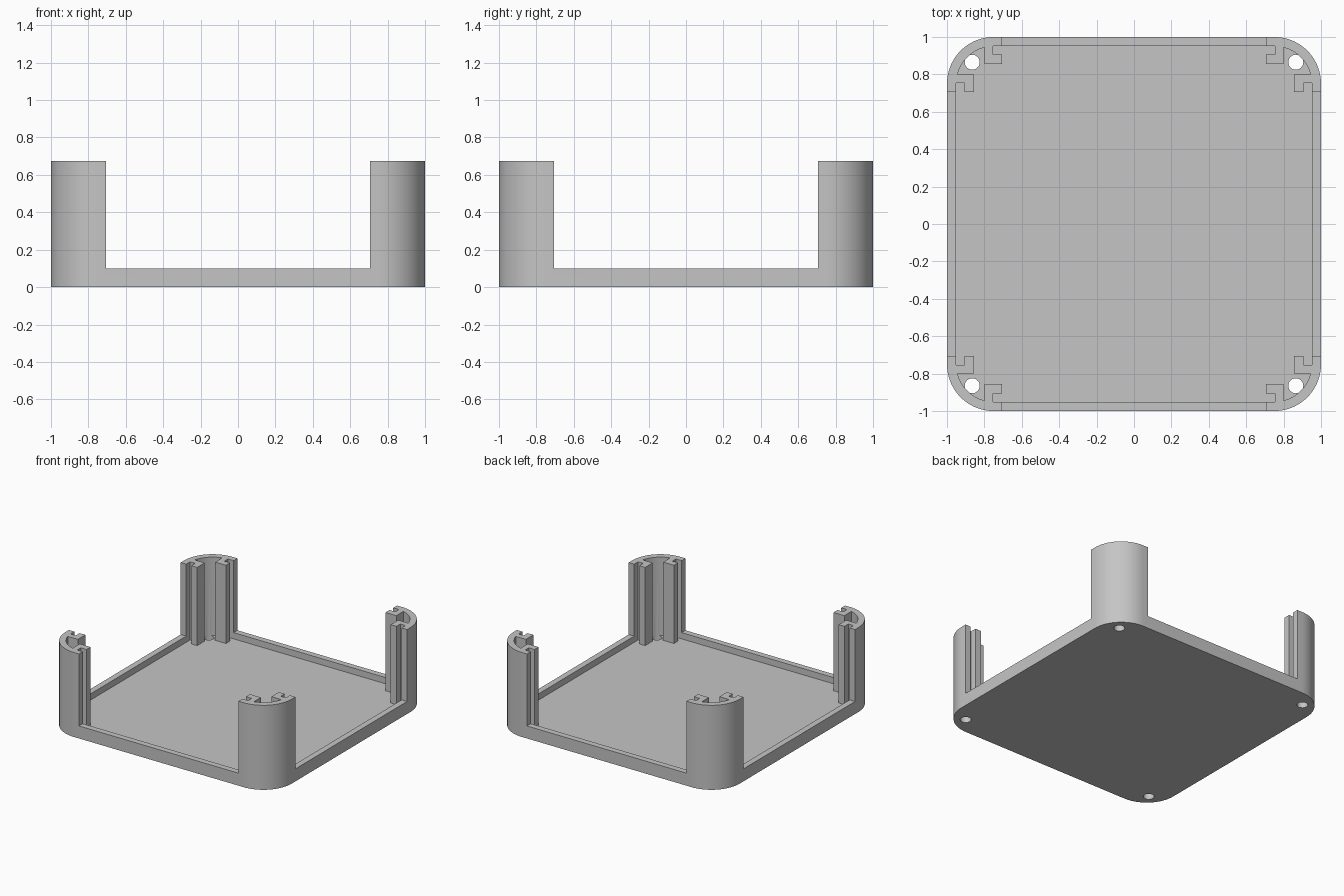
import bpy
import bmesh
from math import cos, sin, radians, acos, degrees
from mathutils import Matrix, Vector

if "Cube" in bpy.data.objects:
    bpy.data.objects.remove(bpy.data.objects["Cube"], do_unlink=True)

HEIGHT, RIM, FLOOR = 0.675, 0.1, 0.05
POST = 0.705            # where each corner post begins
WALL = 0.952            # inner face of the walls
CENTRE, RADIUS = 0.75, 0.25

grey = bpy.data.materials.new("plain grey")
grey.use_nodes = True
grey.diffuse_color = (0.56, 0.56, 0.56, 1)
grey.node_tree.nodes["Principled BSDF"].inputs["Base Color"].default_value = grey.diffuse_color


def arc(centre, radius, start, end, steps):
    angles = [radians(start + (end - start) * i / steps) for i in range(steps + 1)]
    return [(centre + radius * cos(a), centre + radius * sin(a)) for a in angles]


def four_corners(points):
    """Repeat one corner's outline around all four corners."""
    return [Matrix.Rotation(radians(90 * k), 2) @ Vector(p) for k in range(4) for p in points]


def prism(name, outline, bottom, top):
    bm = bmesh.new()
    base = bm.faces.new([bm.verts.new((p[0], p[1], bottom)) for p in outline])
    result = bmesh.ops.extrude_face_region(bm, geom=[base])
    for v in result["geom"]:
        if isinstance(v, bmesh.types.BMVert):
            v.co.z = top
    bmesh.ops.recalc_face_normals(bm, faces=bm.faces)
    mesh = bpy.data.meshes.new(name)
    bm.to_mesh(mesh)
    bm.free()
    mesh.materials.append(grey)
    obj = bpy.data.objects.new(name, mesh)
    bpy.context.collection.objects.link(obj)
    return obj


def cut(target, cutter):
    cutter.hide_render = True
    bpy.context.view_layer.objects.active = target
    mod = target.modifiers.new("cut", "BOOLEAN")
    mod.operation, mod.solver, mod.object = "DIFFERENCE", "EXACT", cutter
    bpy.ops.object.modifier_apply(modifier=mod.name)
    bpy.data.objects.remove(cutter, do_unlink=True)


# Rounded block for the whole tray
tray = prism("tray_with_corner_posts", four_corners(arc(CENTRE, RADIUS, 0, 90, 20)), 0, HEIGHT)

# Cavity whose corners leave the hooked panel guides standing
clip = [(WALL, 0.755), (0.906, 0.755), (0.906, POST), (0.855, POST), (0.855, 0.80)]
inner = RADIUS - 0.05
start = 90 - degrees(acos(0.05 / inner))
guides = clip + arc(CENTRE, inner, start, 90 - start, 14) + [(y, x) for x, y in reversed(clip)]
cut(tray, prism("cavity_cutter", four_corners(guides), FLOOR, 1))

# Open the walls above the low rim between the posts
for k in range(4):
    slab = [(0.93, -POST), (1.1, -POST), (1.1, POST), (0.93, POST)]
    turn = Matrix.Rotation(radians(90 * k), 2)
    cut(tray, prism("opening_cutter", [turn @ Vector(p) for p in slab], RIM, 1))

# Screw holes through the floor inside each post
for sx in (-1, 1):
    for sy in (-1, 1):
        ring = [(x + sx * 0.865, y + sy * 0.865) for x, y in arc(0, 0.04, 0, 345, 23)]
        cut(tray, prism("screw_hole_cutter", ring, -0.1, 0.2))

bpy.ops.object.select_all(action="DESELECT")
tray.select_set(True)
bpy.context.view_layer.objects.active = tray
bpy.ops.object.shade_smooth_by_angle(angle=radians(30))
